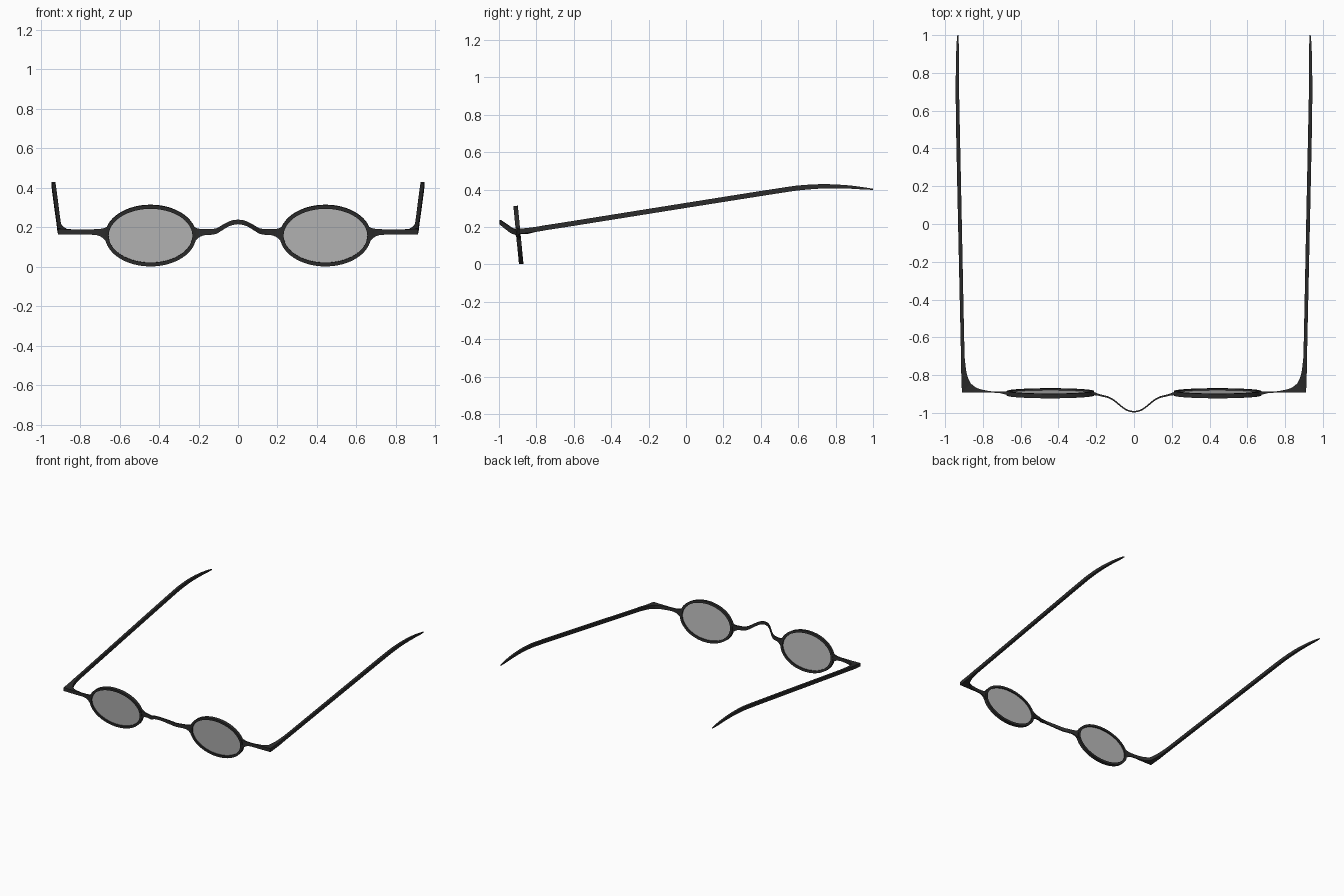
import bpy, bmesh, math
from mathutils import Vector

if "Cube" in bpy.data.objects:
    bpy.data.objects.remove(bpy.data.objects["Cube"])


def material(name, rgba):
    m = bpy.data.materials.new(name)
    m.diffuse_color = rgba
    m.use_nodes = True
    m.node_tree.nodes["Principled BSDF"].inputs["Base Color"].default_value = m.diffuse_color
    return m


DARK = material("dark_frame", (0.025, 0.025, 0.025, 1))
TINT = material("tinted_glass", (0.48, 0.48, 0.48, 1))


def finish(name, bm, mat):
    """Turn a bmesh into a smooth object mirrored across x = 0."""
    bmesh.ops.recalc_face_normals(bm, faces=bm.faces)
    me = bpy.data.meshes.new(name)
    bm.to_mesh(me)
    bm.free()
    me.materials.append(mat)
    ob = bpy.data.objects.new(name, me)
    bpy.context.collection.objects.link(ob)
    bpy.ops.object.select_all(action='DESELECT')
    ob.select_set(True)
    bpy.context.view_layer.objects.active = ob
    bpy.ops.object.shade_smooth_by_angle(angle=math.radians(40))
    mir = ob.modifiers.new("mirror", 'MIRROR')
    mir.merge_threshold = 0.0005
    return ob


def skin(bm, rings, closed=False, caps=(True, True)):
    vs = [[bm.verts.new(p) for p in r] for r in rings]
    k = len(vs[0])
    for i in range(len(vs) if closed else len(vs) - 1):
        a, b = vs[i], vs[(i + 1) % len(vs)]
        for j in range(k):
            bm.faces.new((a[j], a[(j + 1) % k], b[(j + 1) % k], b[j]))
    if not closed:
        for end, cap in ((vs[0], caps[0]), (vs[-1], caps[1])):
            if cap:
                bm.faces.new(end)


def spline(rows, n=4):
    """Catmull-Rom interpolation of station rows."""
    out = []
    for i in range(len(rows) - 1):
        p = [rows[max(i - 1, 0)], rows[i], rows[i + 1], rows[min(i + 2, len(rows) - 1)]]
        for s in range(n):
            t = s / n
            out.append([0.5 * (2 * b + (c - a) * t + (2 * a - 5 * b + 4 * c - d) * t * t
                               + (3 * b - a - 3 * c + d) * t ** 3) for a, b, c, d in zip(*p)])
    return out + [list(rows[-1])]


def ribbon(name, rows, caps=(True, True)):
    """Row: outer x, outer y, inner x, inner y, middle z, height."""
    bm = bmesh.new()
    skin(bm, [[(ox, oy, z - h / 2), (ix, iy, z - h / 2), (ix, iy, z + h / 2), (ox, oy, z + h / 2)]
              for ox, oy, ix, iy, z, h in spline(rows)], caps=caps)
    return finish(name, bm, DARK)


# oval rims and lenses, leaning forward at the top
CENTRE, TILT, N = Vector((0.443, -0.896, 0.158)), math.radians(5.5), 64
UP = Vector((0, -math.sin(TILT), math.cos(TILT)))
BACK = Vector((0, math.cos(TILT), math.sin(TILT)))


def oval(t, rx, rz, d):
    return CENTRE + Vector((rx * math.cos(t), 0, 0)) + UP * rz * math.sin(t) + BACK * d


angles = [2 * math.pi * i / N for i in range(N)]
bm = bmesh.new()
skin(bm, [[oval(t, 0.231, 0.156, -0.012), oval(t, 0.231, 0.156, 0.012),
           oval(t, 0.212, 0.137, 0.012), oval(t, 0.212, 0.137, -0.012)] for t in angles], closed=True)
finish("rim", bm, DARK)

bm = bmesh.new()
skin(bm, [[oval(t, 0.214, 0.139, d) for t in angles] for d in (-0.003, 0.003)])
finish("lens", bm, TINT)

# nose bridge: half a ribbon arching up and forward (x, y, z, height, depth)
bridge = [(0.228, -0.897, 0.165, 0.085, 0.020), (0.213, -0.898, 0.166, 0.062, 0.017),
          (0.195, -0.902, 0.171, 0.042, 0.012), (0.170, -0.909, 0.175, 0.031, 0.010),
          (0.140, -0.916, 0.176, 0.029, 0.009), (0.110, -0.931, 0.181, 0.028, 0.010),
          (0.080, -0.955, 0.198, 0.027, 0.010), (0.050, -0.978, 0.215, 0.025, 0.009),
          (0.025, -0.990, 0.224, 0.024, 0.008), (0.000, -0.994, 0.227, 0.023, 0.008)]
ribbon("nose_bridge", [(x, y - d / 2, x, y + d / 2, z, h) for x, y, z, h, d in bridge],
       caps=(True, False))

# end pieces: flare off the rim and widen into the hinge corner
CORNER = (0.911, -0.893, 0.864, -0.845, 0.177, 0.027)
ribbon("end_piece", [
    (0.658, -0.906, 0.658, -0.887, 0.163, 0.088), (0.673, -0.904, 0.673, -0.887, 0.166, 0.064),
    (0.690, -0.900, 0.690, -0.887, 0.171, 0.044), (0.715, -0.895, 0.715, -0.887, 0.175, 0.031),
    (0.750, -0.893, 0.750, -0.886, 0.176, 0.027), (0.790, -0.893, 0.780, -0.882, 0.176, 0.027),
    (0.850, -0.893, 0.828, -0.870, 0.176, 0.027), CORNER], caps=(True, False))

# temple arms: rise backwards, spread a little, droop and taper at the tip
arm = [(-0.800, 0.031, 0.188, 0.027), (-0.730, 0.022, 0.200, 0.027), (-0.620, 0.019, 0.217, 0.027),
       (0.000, 0.020, 0.316, 0.027), (0.500, 0.020, 0.395, 0.027), (0.620, 0.019, 0.411, 0.026),
       (0.740, 0.018, 0.418, 0.023), (0.860, 0.016, 0.415, 0.018), (0.950, 0.012, 0.407, 0.012),
       (1.000, 0.005, 0.402, 0.006)]
rows = [CORNER]
for y, w, z, h in arm:
    mid = 0.903 + 0.032 * (z - 0.178) / 0.24
    outer = mid + min(w, 0.020) / 2
    rows.append((outer, y, outer - w, y, z, h))
ribbon("temple_arm", rows, caps=(False, True))
